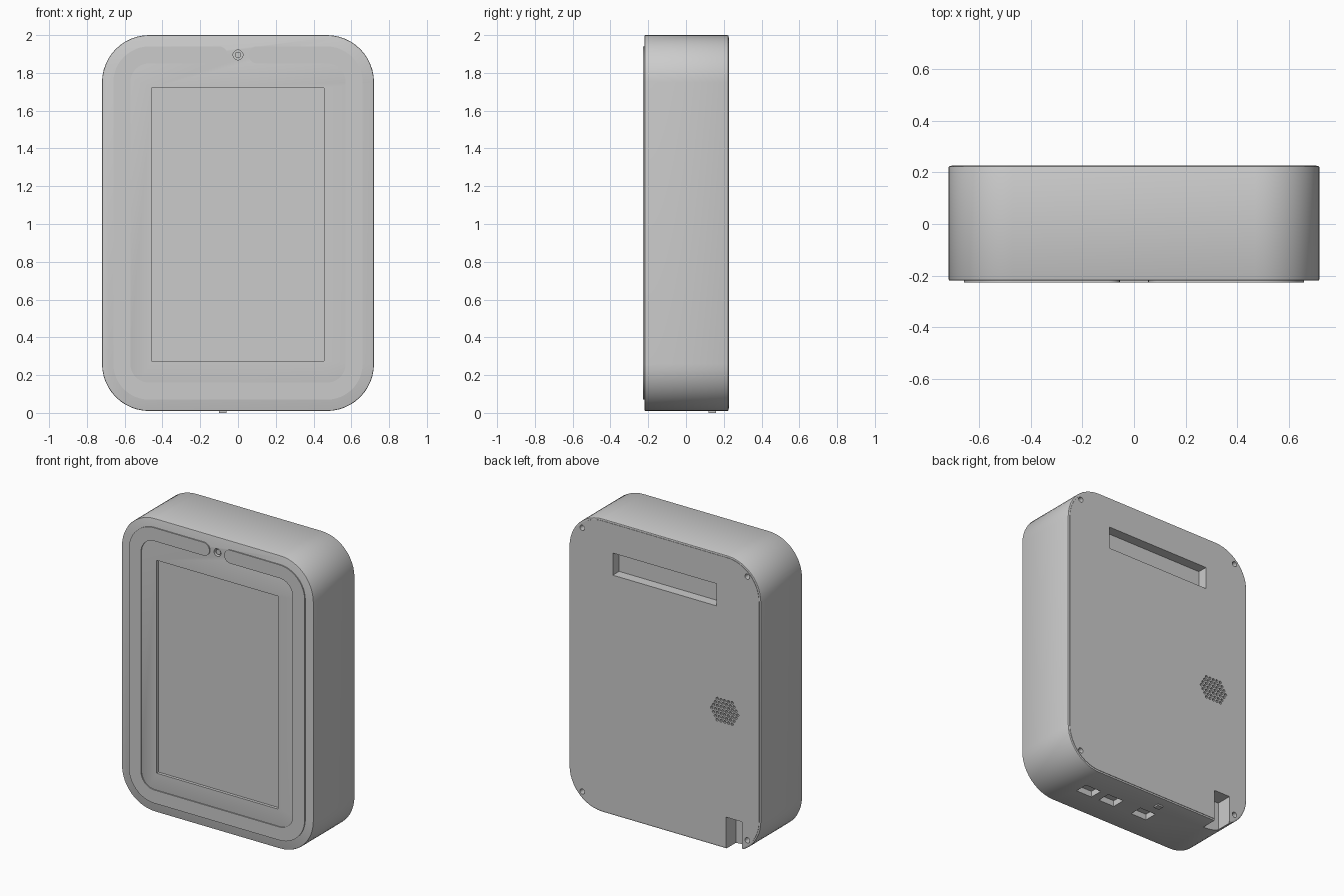
import bpy, bmesh
from math import sin, cos, pi, radians

if "Cube" in bpy.data.objects:
    bpy.data.objects.remove(bpy.data.objects["Cube"])

CX, Z0, Z1 = 0.47, 0.26, 1.75      # shared centres of every rounded corner


def arc(cx, cz, r, a0, a1, n=12):
    return [(cx + r * cos(radians(a0 + (a1 - a0) * i / n)),
             cz + r * sin(radians(a0 + (a1 - a0) * i / n))) for i in range(n + 1)]


def corners(r):
    """Four corner arcs running clockwise from the top right."""
    return (arc(CX, Z1, r, 90, 0) + arc(CX, Z0, r, 0, -90)
            + arc(-CX, Z0, r, -90, -180) + arc(-CX, Z1, r, 180, 90))


def rect(x0, x1, z0, z1):
    return [(x0, z0), (x1, z0), (x1, z1), (x0, z1)]


def circle(x, z, r, n=16):
    return [(x + r * cos(2 * pi * i / n), z + r * sin(2 * pi * i / n)) for i in range(n)]


def prism(name, outlines, y0, y1):
    """Extrude one or more x/z outlines from y0 to y1."""
    bm = bmesh.new()
    for pts in outlines:
        a = [bm.verts.new((x, y0, z)) for x, z in pts]
        b = [bm.verts.new((x, y1, z)) for x, z in pts]
        bm.faces.new(a)
        bm.faces.new(b[::-1])
        for i in range(len(a)):
            j = (i + 1) % len(a)
            bm.faces.new((a[j], a[i], b[i], b[j]))
    bmesh.ops.recalc_face_normals(bm, faces=bm.faces)
    mesh = bpy.data.meshes.new(name)
    bm.to_mesh(mesh)
    bm.free()
    ob = bpy.data.objects.new(name, mesh)
    bpy.context.collection.objects.link(ob)
    return ob


def bevel(ob, width):
    m = ob.modifiers.new("edge_bevel", 'BEVEL')
    m.width, m.segments, m.limit_method, m.angle_limit = width, 2, 'ANGLE', radians(60)


def cut(ob, cutters):
    for c in cutters:
        m = ob.modifiers.new("cut", 'BOOLEAN')
        m.operation, m.solver, m.object = 'DIFFERENCE', 'EXACT', c


# Main case and slightly proud back panel
case = prism("case", [corners(0.25)], -0.22, 0.225)
bevel(case, 0.006)
back_panel = prism("back_panel", [corners(0.238)], 0.19, 0.228)

# C-shaped trim around the front, open at the camera
outer, inner = corners(0.19), corners(0.10)
zc = Z1 + 0.145
trim_outline = (outer + arc(-0.10, zc, 0.045, 90, -90)
                + inner[::-1] + arc(0.10, zc, 0.045, 270, 90))
front_trim = prism("front_trim", [trim_outline], -0.227, -0.21)

# Front cutters: screen and camera recesses
screen_cut = prism("screen_cutter", [rect(-0.457, 0.455, 0.275, 1.72)], -0.3, -0.20)
camera_cut = prism("camera_cutter", [circle(0, 1.895, 0.026, 24)], -0.3, -0.195)

# Back cutters: label slot, screw holes, speaker grille, cable notch
slot_cut = prism("slot_cutter", [rect(-0.39, 0.39, 1.64, 1.79)], 0.16, 0.3)
screw_cut = prism("screw_cutter", [circle(sx * 0.62, z, 0.018)
                                   for sx in (-1, 1) for z in (0.11, 1.90)], 0.185, 0.3)
holes = []
for row in range(-3, 4):
    count = 8 - abs(row)
    holes += [circle(-0.45 + (i - (count - 1) / 2) * 0.028, 0.94 + row * 0.024, 0.0095, 8)
              for i in range(count)]
grille_cut = prism("grille_cutter", holes, 0.17, 0.3)
notch_cut = prism("notch_cutter", [rect(-0.58, -0.46, -0.1, 0.225)], 0.12, 0.3)

# Underside port cutters
port_cut = prism("port_cutter", [rect(x - 0.06, x + 0.06, -0.1, 0.05)
                                 for x in (0.37, 0.19, -0.07)], -0.04, 0.05)

back_cutters = [slot_cut, screw_cut, grille_cut, notch_cut]
cut(back_panel, back_cutters)
cut(case, [screen_cut, camera_cut, port_cut] + back_cutters)

# Camera lens and small tab under the case
camera_lens = prism("camera_lens", [circle(0, 1.895, 0.017, 24)], -0.212, -0.19)
bottom_tab = prism("bottom_tab", [rect(-0.10, -0.06, 0.0, 0.03)], 0.12, 0.16)

# Apply modifiers, shade, and remove the cutters
for ob in (case, back_panel, front_trim, camera_lens, bottom_tab):
    bpy.ops.object.select_all(action='DESELECT')
    ob.select_set(True)
    bpy.context.view_layer.objects.active = ob
    bpy.ops.object.convert(target='MESH')
    bpy.ops.object.shade_smooth_by_angle(angle=radians(30))
for c in [screen_cut, camera_cut, port_cut] + back_cutters:
    bpy.data.objects.remove(c)
